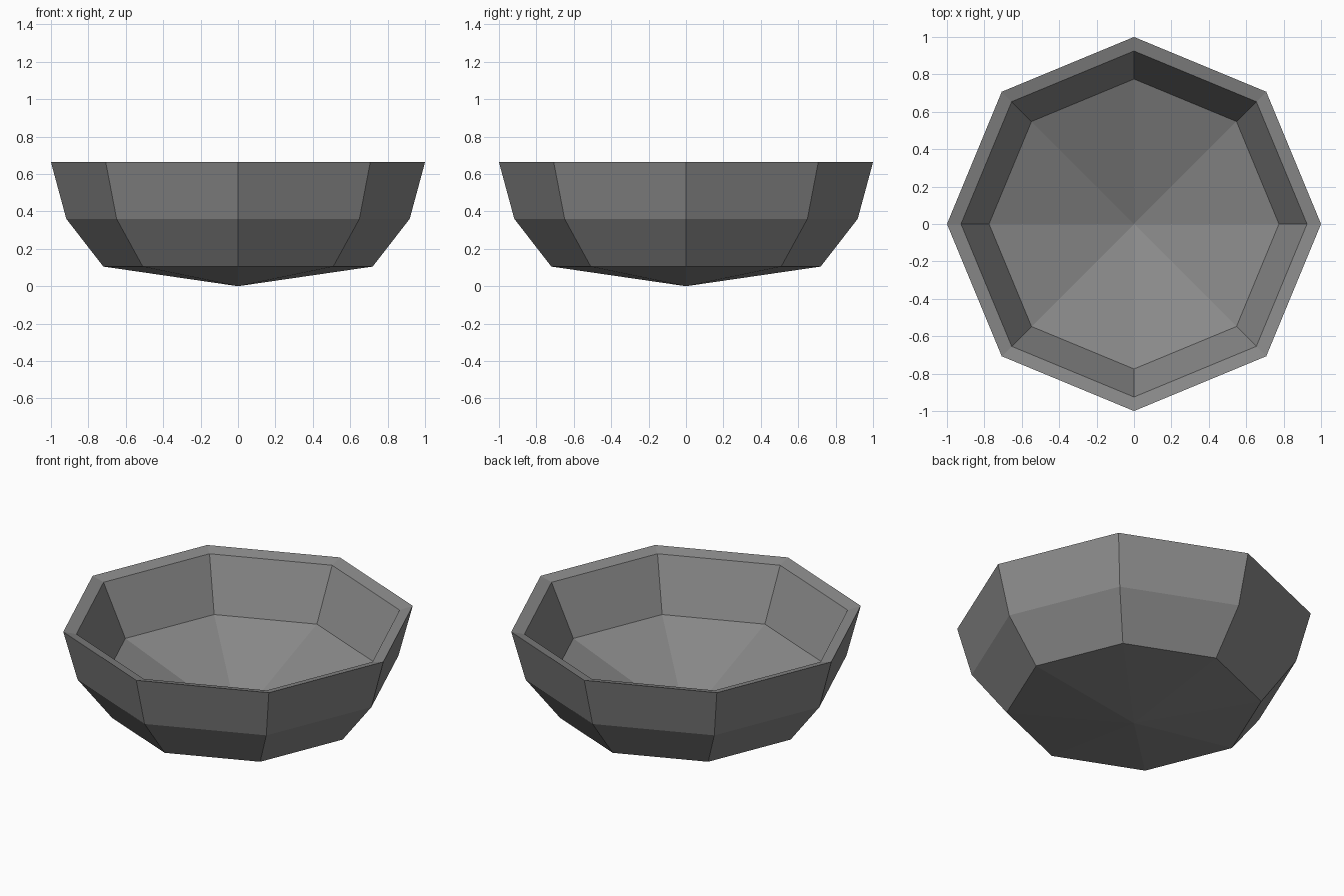
import bpy, bmesh
from math import cos, sin, pi

if "Cube" in bpy.data.objects:
    bpy.data.objects.remove(bpy.data.objects["Cube"])

SIDES = 8
# closed profile (radius, z): outer base -> rim -> inner floor
PROFILE = [(0, 0), (0.72, 0.105), (0.918, 0.36), (1.0, 0.663),
           (0.925, 0.643), (0.775, 0.334), (0, 0.03)]

stone = bpy.data.materials.new("dark_grey")
stone.diffuse_color = (0.25, 0.25, 0.25, 1)
stone.use_nodes = True
stone.node_tree.nodes["Principled BSDF"].inputs["Base Color"].default_value = stone.diffuse_color

bm = bmesh.new()
# rings of the bowl; the axis points are single vertices
rings = []
for r, z in PROFILE:
    if r == 0:
        rings.append([bm.verts.new((0, 0, z))] * SIDES)
    else:
        rings.append([bm.verts.new((r * cos(2 * pi * i / SIDES),
                                    r * sin(2 * pi * i / SIDES), z))
                      for i in range(SIDES)])
# skin between neighbouring rings
for a, b in zip(rings, rings[1:]):
    for i in range(SIDES):
        j = (i + 1) % SIDES
        bm.faces.new(list(dict.fromkeys([a[i], a[j], b[j], b[i]])))
bmesh.ops.recalc_face_normals(bm, faces=bm.faces)

mesh = bpy.data.meshes.new("bowl")
bm.to_mesh(mesh)
bm.free()
mesh.materials.append(stone)
bowl = bpy.data.objects.new("bowl", mesh)
bpy.context.collection.objects.link(bowl)
